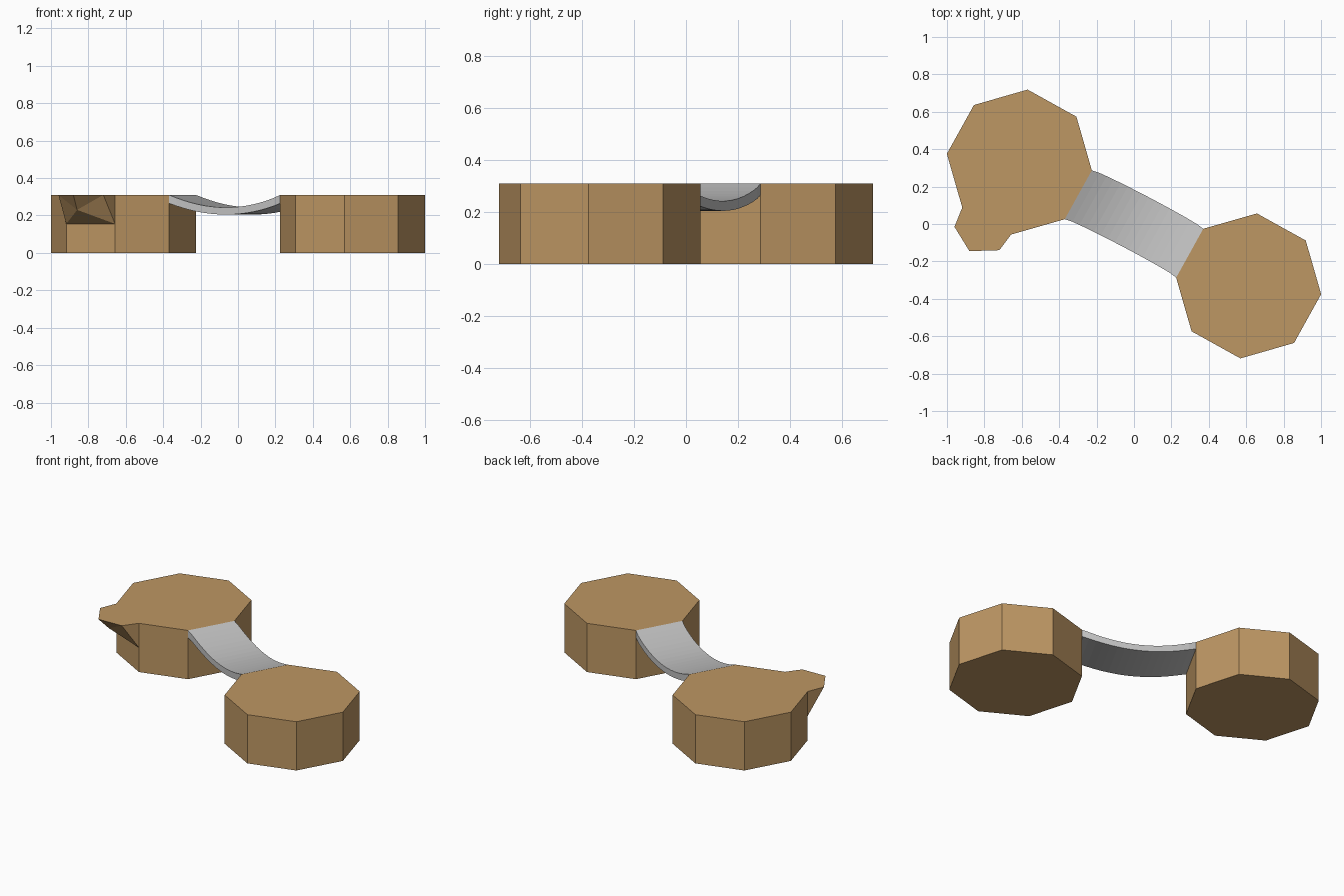
import bpy, bmesh, math
from mathutils import Vector

cube = bpy.data.objects.get("Cube")
if cube:
    bpy.data.objects.remove(cube, do_unlink=True)

HEIGHT = 0.31
RADIUS = 0.39
START = math.radians(83.5)
STEPS = 16


def material(name, rgb):
    m = bpy.data.materials.new(name)
    m.use_nodes = True
    color = (*rgb, 1)
    m.diffuse_color = color
    for node in m.node_tree.nodes:
        if node.type == 'BSDF_PRINCIPLED':
            node.inputs["Base Color"].default_value = color
    return m


def build(name, verts, faces, mat):
    bm = bmesh.new()
    vs = [bm.verts.new(v) for v in verts]
    for f in faces:
        bm.faces.new([vs[i] for i in f])
    bmesh.ops.recalc_face_normals(bm, faces=bm.faces)
    mesh = bpy.data.meshes.new(name)
    bm.to_mesh(mesh)
    bm.free()
    mesh.materials.append(mat)
    obj = bpy.data.objects.new(name, mesh)
    bpy.context.collection.objects.link(obj)
    return obj


tan = material("warm tan", (0.51, 0.308, 0.126))
grey = material("light grey", (0.54, 0.54, 0.54))


# Eight-sided blocks at the two ends
def ring(center):
    return [center + RADIUS * Vector((math.cos(START + i * math.tau / 8),
                                      math.sin(START + i * math.tau / 8), 0))
            for i in range(8)]


def block(name, center):
    corners = ring(center)
    up = Vector((0, 0, HEIGHT))
    sides = [(i, (i + 1) % 8, (i + 1) % 8 + 8, i + 8) for i in range(8)]
    caps = [tuple(range(8)), tuple(range(8, 16))]
    build(name, corners + [c + up for c in corners], sides + caps, tan)
    return corners


center = Vector((0.613, -0.331, 0))
front = block("front_block", center)
back = block("back_block", -center)

# Spout tapering out of one side of the back block
a, r = back[3], back[4]
spout = [(a.x, a.y, HEIGHT), (-0.96, -0.015, HEIGHT), (-0.88, -0.145, HEIGHT),
         (-0.72, -0.14, HEIGHT), (r.x, r.y, HEIGHT),
         (a.x, a.y, HEIGHT / 2), (r.x, r.y, HEIGHT / 2), (-0.86, -0.07, 0.23)]
build("spout", spout,
      [(0, 1, 2, 3, 4), (0, 5, 1), (1, 5, 7), (1, 7, 2), (2, 7, 3),
       (3, 7, 6), (3, 6, 4), (5, 6, 7), (0, 4, 6, 5)], tan)

# Sagging bridge strip joining the facing sides
near0, far0 = back[5], back[6]
near1, far1 = front[2], front[1]
across = (far0 - near0).normalized()
verts = []
for i in range(STEPS + 1):
    t = i / STEPS
    arch = 4 * t * (1 - t)
    top = Vector((0, 0, HEIGHT - 0.067 * arch))
    low = top - Vector((0, 0, 0.045 - 0.007 * arch))
    bow = across * 0.014 * math.sqrt(arch)
    n, f = near0.lerp(near1, t) + bow, far0.lerp(far1, t) + bow
    verts += [n + top, f + top, f + low, n + low]
faces = [(4 * i + j, 4 * i + (j + 1) % 4, 4 * i + 4 + (j + 1) % 4, 4 * i + 4 + j)
         for i in range(STEPS) for j in range(4)]
faces += [(0, 1, 2, 3), tuple(4 * STEPS + j for j in range(4))]
build("bridge", verts, faces, grey)
